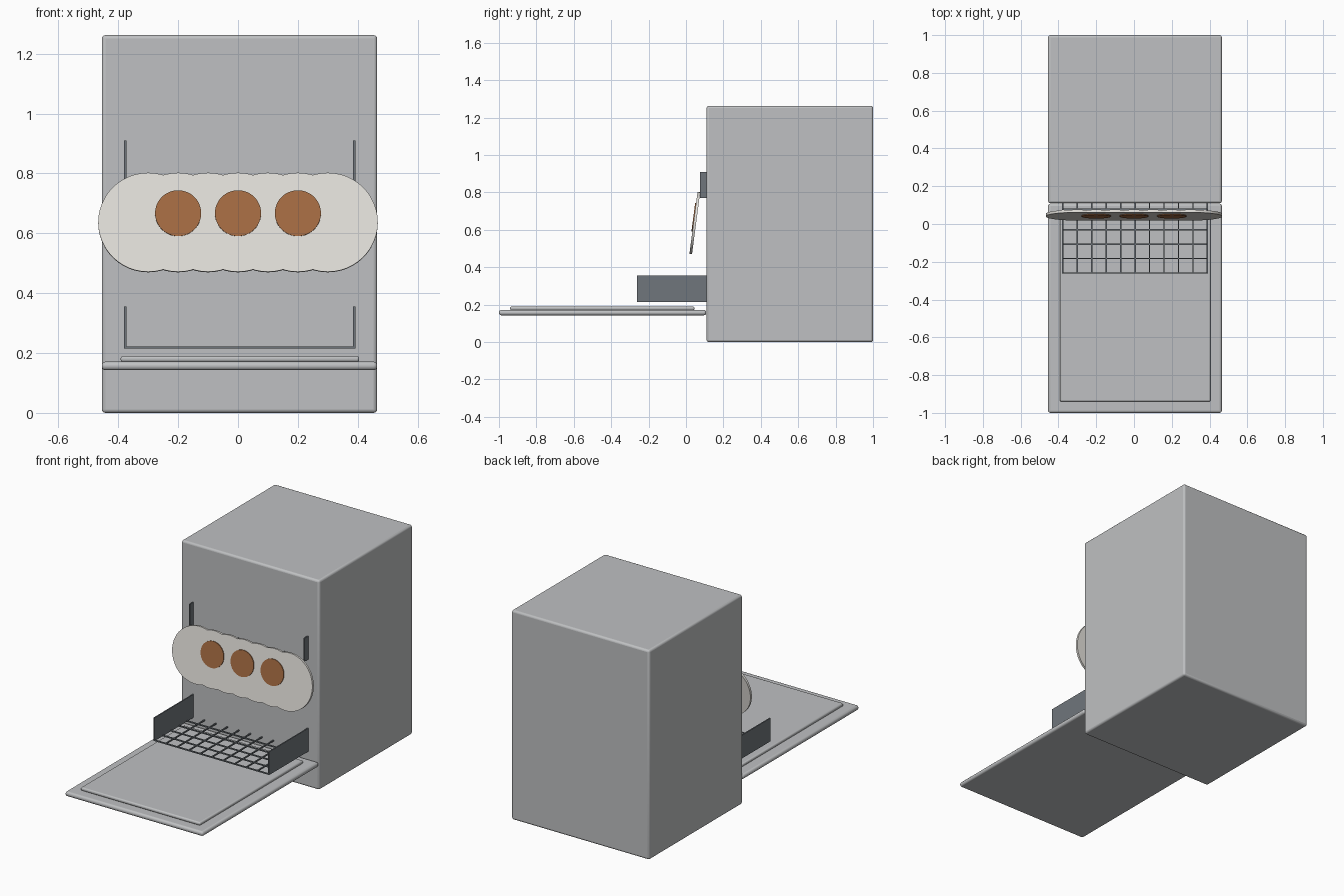
import bpy
from math import radians, sin, cos
from mathutils import Vector

default = bpy.data.objects.get("Cube")
if default:
    bpy.data.objects.remove(default, do_unlink=True)


def material(name, r, g, b):
    m = bpy.data.materials.new(name)
    m.use_nodes = True
    m.diffuse_color = (r, g, b, 1)
    m.node_tree.nodes["Principled BSDF"].inputs["Base Color"].default_value = (r, g, b, 1)
    return m


STEEL = material("brushed_steel", 0.52, 0.53, 0.54)
WIRE = material("dark_wire", 0.16, 0.18, 0.20)
CHINA = material("off_white_china", 0.78, 0.76, 0.72)
BROWN = material("brown_clay", 0.38, 0.15, 0.055)


def box(name, x, y, z, mat, bevel=0):
    """Box spanning the given (low, high) ranges, with optional rounded edges."""
    spans = (x, y, z)
    bpy.ops.mesh.primitive_cube_add(size=1, location=[(a + b) / 2 for a, b in spans])
    ob = bpy.context.object
    ob.name = name
    ob.scale = [b - a for a, b in spans]
    bpy.ops.object.transform_apply(location=False, rotation=False, scale=True)
    ob.data.materials.append(mat)
    if bevel:
        mod = ob.modifiers.new("rounded_edges", "BEVEL")
        mod.width = bevel
        mod.segments = 3
        bpy.ops.object.shade_smooth_by_angle(angle=radians(40))
    return ob


def disc(name, centre, radius, depth, mat):
    """Upright disc facing the front, leaning back at the top."""
    bpy.ops.mesh.primitive_cylinder_add(vertices=48, radius=radius, depth=depth,
                                        location=centre, rotation=(radians(90) - LEAN, 0, 0))
    ob = bpy.context.object
    ob.name = name
    ob.data.materials.append(mat)
    bpy.ops.object.shade_smooth_by_angle(angle=radians(40))


def rack(name, front, z):
    """Open wire basket: two side walls and a gridded floor running into the cabinet."""
    left, right, back, pitch, t = -0.38, 0.392, 0.13, 0.0765, 0.007
    for side, x in (("right", left), ("left", right - t)):
        box(f"{name}_{side}_wall", (x, x + t), (front, back), (z, z + 0.14), WIRE)
    for i in range(11):
        x = left + i * pitch
        box(f"{name}_long_wire_{i + 1}", (x, x + t), (front, back), (z, z + t), WIRE)
    y, row = front, 1
    while y < 0.1:
        box(f"{name}_cross_wire_{row}", (left, right), (y, y + t), (z, z + t), WIRE)
        y, row = y + pitch, row + 1


# Cabinet and lowered door
box("cabinet", (-0.455, 0.465), (0.11, 1.0), (0, 1.262), STEEL, 0.012)
box("door", (-0.455, 0.465), (-1.0, 0.108), (0.143, 0.171), STEEL, 0.012)
box("door_inner_panel", (-0.392, 0.405), (-0.94, 0.045), (0.170, 0.190), STEEL, 0.008)

# Racks
rack("lower_rack", -0.263, 0.215)
rack("upper_rack", 0.075, 0.77)

# Row of overlapping plates with three round bowls
LEAN = radians(7.5)
up = Vector((0, sin(LEAN), cos(LEAN)))
out = Vector((0, -cos(LEAN), sin(LEAN)))
middle = Vector((0, 0.047, 0.636))
for i in range(7):
    disc(f"plate_{i + 1}", middle + Vector(((i - 3) * 0.1, 0, 0)), 0.167, 0.014, CHINA)
for i in range(3):
    centre = middle + up * 0.03 + out * 0.008
    disc(f"bowl_{i + 1}", centre + Vector(((i - 1) * 0.2, 0, 0)), 0.077, 0.008, BROWN)
